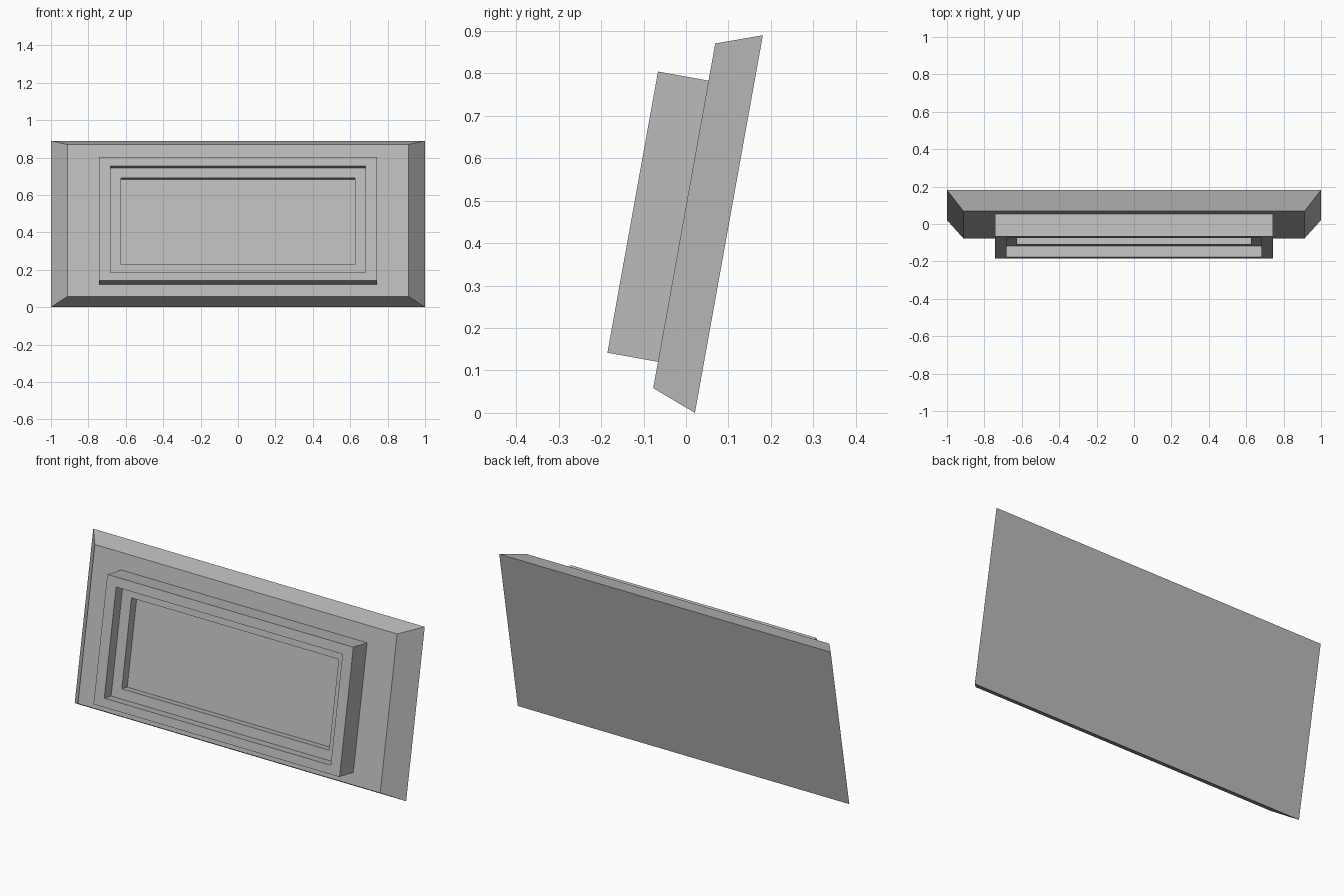
import bpy, bmesh, math
from mathutils import Matrix

if "Cube" in bpy.data.objects:
    bpy.data.objects.remove(bpy.data.objects["Cube"], do_unlink=True)

grey = bpy.data.materials.new("mid grey")
grey.use_nodes = True
colour = (0.5, 0.5, 0.5, 1)
grey.diffuse_color = colour
grey.node_tree.nodes["Principled BSDF"].inputs["Base Color"].default_value = colour

# Leaning frame: local z runs up the slab, local -y points out of its front
LEAN = Matrix.Translation((0, 0.021, 0)) @ Matrix.Rotation(math.radians(-10.2), 4, "X")


def rect_loft(name, rings):
    """Join rectangles (half width, bottom, top, depth) into a closed solid."""
    bm = bmesh.new()
    loops = [[bm.verts.new((x, -d, z)) for x, z in ((-w, lo), (w, lo), (w, hi), (-w, hi))]
             for w, lo, hi, d in rings]
    for a, b in zip(loops, loops[1:]):
        for i in range(4):
            j = (i + 1) % 4
            bm.faces.new((a[i], a[j], b[j], b[i]))
    bm.faces.new(loops[0][::-1])
    bm.faces.new(loops[-1])
    bmesh.ops.recalc_face_normals(bm, faces=bm.faces[:])
    bm.transform(LEAN)
    mesh = bpy.data.meshes.new(name)
    bm.to_mesh(mesh)
    bm.free()
    mesh.materials.append(grey)
    obj = bpy.data.objects.new(name, mesh)
    bpy.context.collection.objects.link(obj)
    return obj


# Back slab with bevelled sides
BASE = 0.107
rect_loft("back_slab", [(1.0, 0, 0.904, 0), (0.912, 0.04, 0.865, BASE)])

# Raised frame with two stepped recesses
FRONT = BASE + 0.121
STEP = FRONT - 0.06
FLOOR = STEP - 0.048
rect_loft("stepped_frame", [
    (0.742, 0.103, 0.776, BASE),
    (0.742, 0.103, 0.776, FRONT),
    (0.683, 0.149, 0.725, FRONT),
    (0.683, 0.149, 0.725, STEP),
    (0.625, 0.201, 0.672, STEP),
    (0.625, 0.201, 0.672, FLOOR),
])
